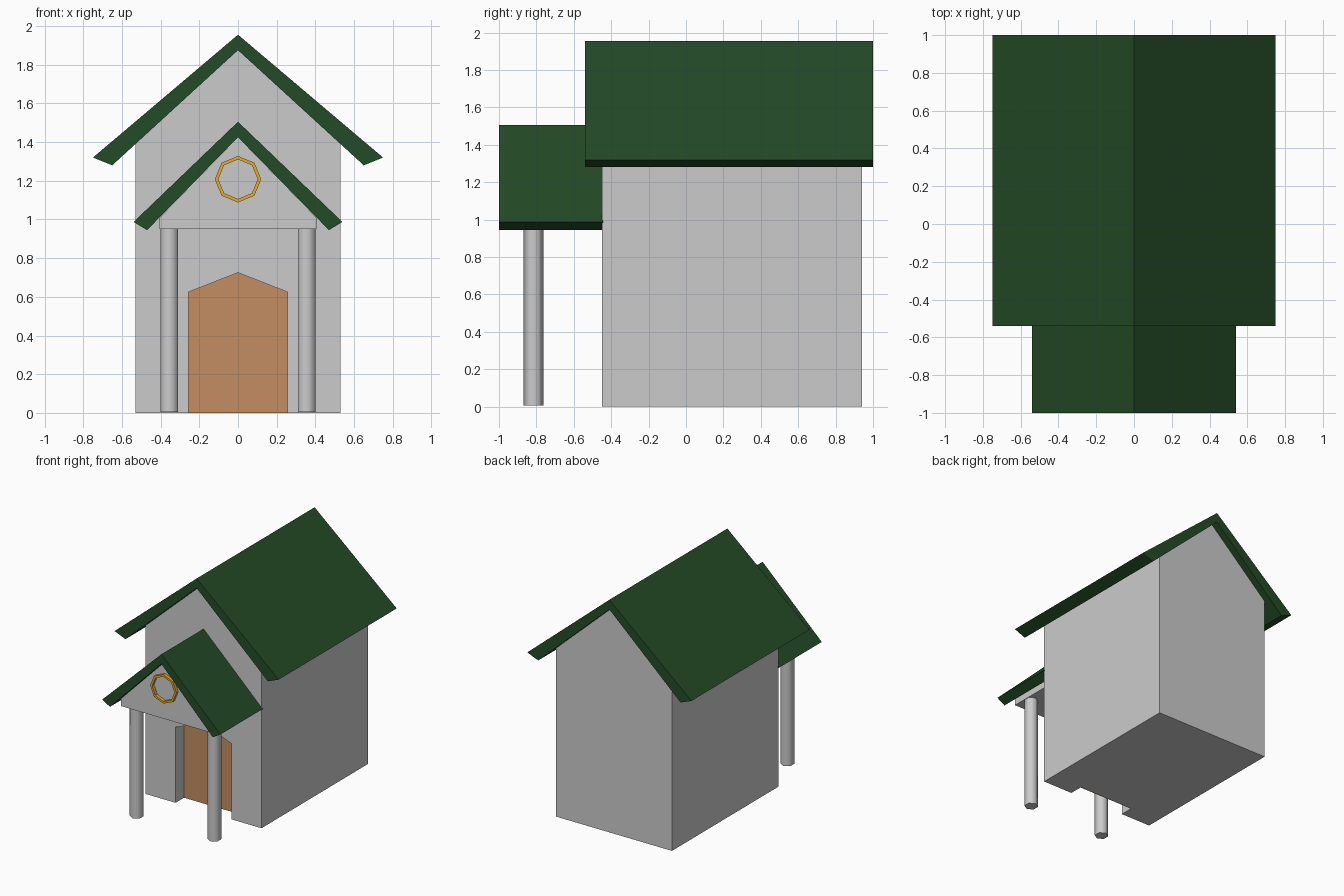
import bpy, bmesh
from math import sin, cos, pi, radians

if "Cube" in bpy.data.objects:
    bpy.data.objects.remove(bpy.data.objects["Cube"])


def material(name, rgb):
    m = bpy.data.materials.new(name)
    m.diffuse_color = (*rgb, 1)
    m.use_nodes = True
    m.node_tree.nodes["Principled BSDF"].inputs["Base Color"].default_value = m.diffuse_color
    return m


def to_object(bm, name, mat=None):
    bmesh.ops.recalc_face_normals(bm, faces=bm.faces)
    me = bpy.data.meshes.new(name)
    bm.to_mesh(me)
    bm.free()
    ob = bpy.data.objects.new(name, me)
    bpy.context.collection.objects.link(ob)
    if mat:
        me.materials.append(mat)
    return ob


def prism(name, half, y0, y1, mat=None):
    """Mirror a half outline (x >= 0, in the xz plane) and extrude it along y."""
    pts = half + [(-x, z) for x, z in reversed(half) if x > 0]
    bm = bmesh.new()
    face = bm.faces.new([bm.verts.new((x, y0, z)) for x, z in pts])
    ext = bmesh.ops.extrude_face_region(bm, geom=[face])
    verts = [v for v in ext["geom"] if isinstance(v, bmesh.types.BMVert)]
    bmesh.ops.translate(bm, verts=verts, vec=(0, y1 - y0, 0))
    return to_object(bm, name, mat)


def roof(name, peak, eave, lip, under, y0, y1):
    """Chevron slab: outer peak and eave, then inner lip and underside peak."""
    right = [(0, peak), eave, lip]
    pts = right + [(0, under)] + [(-x, z) for x, z in (lip, eave)]
    bm = bmesh.new()
    a = [bm.verts.new((x, y0, z)) for x, z in pts]
    b = [bm.verts.new((x, y1, z)) for x, z in pts]
    for i in range(6):
        j = (i + 1) % 6
        bm.faces.new((a[i], a[j], b[j], b[i]))
    for loop in (a, b):
        bm.faces.new(loop[0:4])
        bm.faces.new([loop[0], loop[3], loop[4], loop[5]])
    return to_object(bm, name, green)


green = material("roof_green", (0.017, 0.07, 0.02))
brown = material("door_brown", (0.55, 0.27, 0.12))
gold = material("ring_gold", (0.8, 0.4, 0.03))

# House body with a pointed doorway recess
body = prism("house_body", [(0, 0), (0.53, 0), (0.53, 1.39), (0, 1.875)], -0.45, 0.94)
cutter = prism("doorway_cutter", [(0, -0.1), (0.255, -0.1), (0.255, 0.625), (0, 0.725)], -0.6, -0.335)
cut = body.modifiers.new("doorway", "BOOLEAN")
cut.object = cutter
cut.operation = "DIFFERENCE"
cut.solver = "EXACT"
bpy.context.view_layer.objects.active = body
bpy.ops.object.modifier_apply(modifier=cut.name)
bpy.data.objects.remove(cutter)

# Door panel at the back of the recess
prism("door", [(0, 0), (0.255, 0), (0.255, 0.625), (0, 0.725)], -0.34, -0.33, brown)

# Roofs
roof("main_roof", 1.955, (0.75, 1.32), (0.65, 1.28), 1.875, -0.54, 1.0)
roof("porch_roof", 1.505, (0.54, 0.987), (0.47, 0.945), 1.425, -1.0, -0.445)

# Porch gable block
prism("porch_gable", [(0, 0.95), (0.405, 0.95), (0.405, 1.01), (0, 1.425)], -0.95, -0.44)

# Porch posts, six-sided
for side, x in (("left", -0.355), ("right", 0.355)):
    bpy.ops.mesh.primitive_cylinder_add(vertices=6, radius=0.053, depth=0.95,
                                        location=(x, -0.815, 0.48))
    post = bpy.context.object
    post.name = side + "_post"
    bpy.ops.object.shade_smooth_by_angle(angle=radians(65))

# Eight-sided ring on the gable
bm = bmesh.new()
section = [(0.12, -0.975), (0.12, -0.945), (0.102, -0.945), (0.102, -0.975)]
rings = [[bm.verts.new((r * cos(i * pi / 4), y, 1.208 + r * sin(i * pi / 4))) for r, y in section]
         for i in range(8)]
for i in range(8):
    p, q = rings[i], rings[(i + 1) % 8]
    for k in range(4):
        bm.faces.new((p[k], p[(k + 1) % 4], q[(k + 1) % 4], q[k]))
to_object(bm, "gable_ring", gold)
